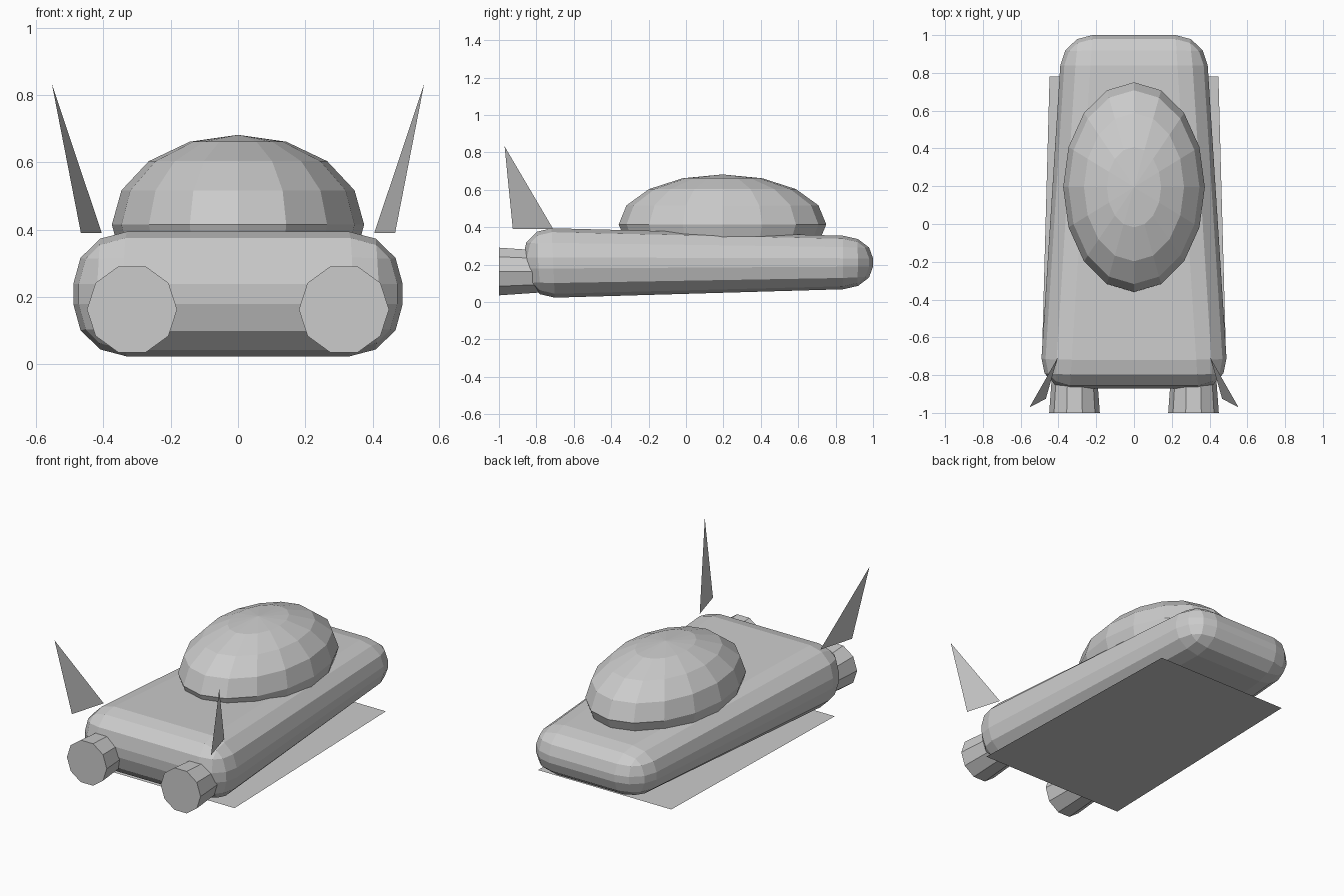
import bpy, bmesh, math
from mathutils import Matrix, Vector

if "Cube" in bpy.data.objects:
    bpy.data.objects.remove(bpy.data.objects["Cube"])

grey = bpy.data.materials.new("plain grey")
grey.diffuse_color = (0.6, 0.6, 0.6, 1)
grey.use_nodes = True
grey.node_tree.nodes["Principled BSDF"].inputs["Base Color"].default_value = grey.diffuse_color


def add_object(name, bm):
    mesh = bpy.data.meshes.new(name)
    bm.to_mesh(mesh)
    bm.free()
    mesh.materials.append(grey)
    obj = bpy.data.objects.new(name, mesh)
    bpy.context.collection.objects.link(obj)
    return obj


def add_sheet(name, points):
    bm = bmesh.new()
    bm.faces.new([bm.verts.new(p) for p in points])
    return add_object(name, bm)


# Body: rounded box, narrower and lower towards the back
FRONT, BACK = -0.87, 1.0
bm = bmesh.new()
bmesh.ops.create_cube(bm, size=2)
bmesh.ops.scale(bm, vec=(0.50, (BACK - FRONT) / 2, 0.19), verts=bm.verts)
bmesh.ops.bevel(bm, geom=bm.edges[:] + bm.verts[:], offset=0.16, segments=3,
                profile=0.5, affect='EDGES')
for v in bm.verts:
    v.co.y += (FRONT + BACK) / 2
    t = (v.co.y - FRONT) / (BACK - FRONT)
    v.co.x -= math.copysign(0.12 * t, v.co.x)
    v.co.y -= 0.05 * v.co.z * (1 - t)
    v.co.z = 0.2085 + 0.003 * t + v.co.z * (1 - 0.27 * t)
bmesh.ops.recalc_face_normals(bm, faces=bm.faces)
add_object("body", bm)

# Cabin dome: faceted ellipsoid sunk into the body
bm = bmesh.new()
bmesh.ops.create_uvsphere(
    bm, u_segments=16, v_segments=8, radius=1,
    matrix=Matrix.Translation((0, 0.195, 0.415)) @ Matrix.Diagonal((0.375, 0.555, 0.267, 1)))
add_object("cabin_dome", bm)

for side, label in ((-1, "left"), (1, "right")):
    # Ten-sided nozzle, flaring towards the front
    bm = bmesh.new()
    bmesh.ops.create_cone(
        bm, cap_ends=True, segments=10, radius1=0.134, radius2=0.108, depth=0.36,
        matrix=Matrix.Translation((side * 0.315, -0.82, 0.163))
        @ Matrix.Rotation(-math.pi / 2, 4, 'X'))
    # Turn so that corners point sideways and flats face up and down
    corner = max(bm.verts, key=lambda v: abs(v.co.x - side * 0.315))
    angle = math.atan2(corner.co.z - 0.163, corner.co.x - side * 0.315)
    bmesh.ops.rotate(bm, cent=(side * 0.315, 0, 0.163), verts=bm.verts,
                     matrix=Matrix.Rotation(angle, 3, 'Y'))
    add_object(label + "_nozzle", bm)

    # Thin triangular fin leaning outwards
    add_sheet(label + "_fin", [(side * 0.405, -0.71, 0.39),
                               (side * 0.467, -0.926, 0.39),
                               (side * 0.553, -0.97, 0.832)])

# Flat panel below the body
add_sheet("under_panel", [(-0.488, -0.73, 0), (0.488, -0.73, 0),
                          (0.447, 0.78, 0), (-0.447, 0.78, 0)])
